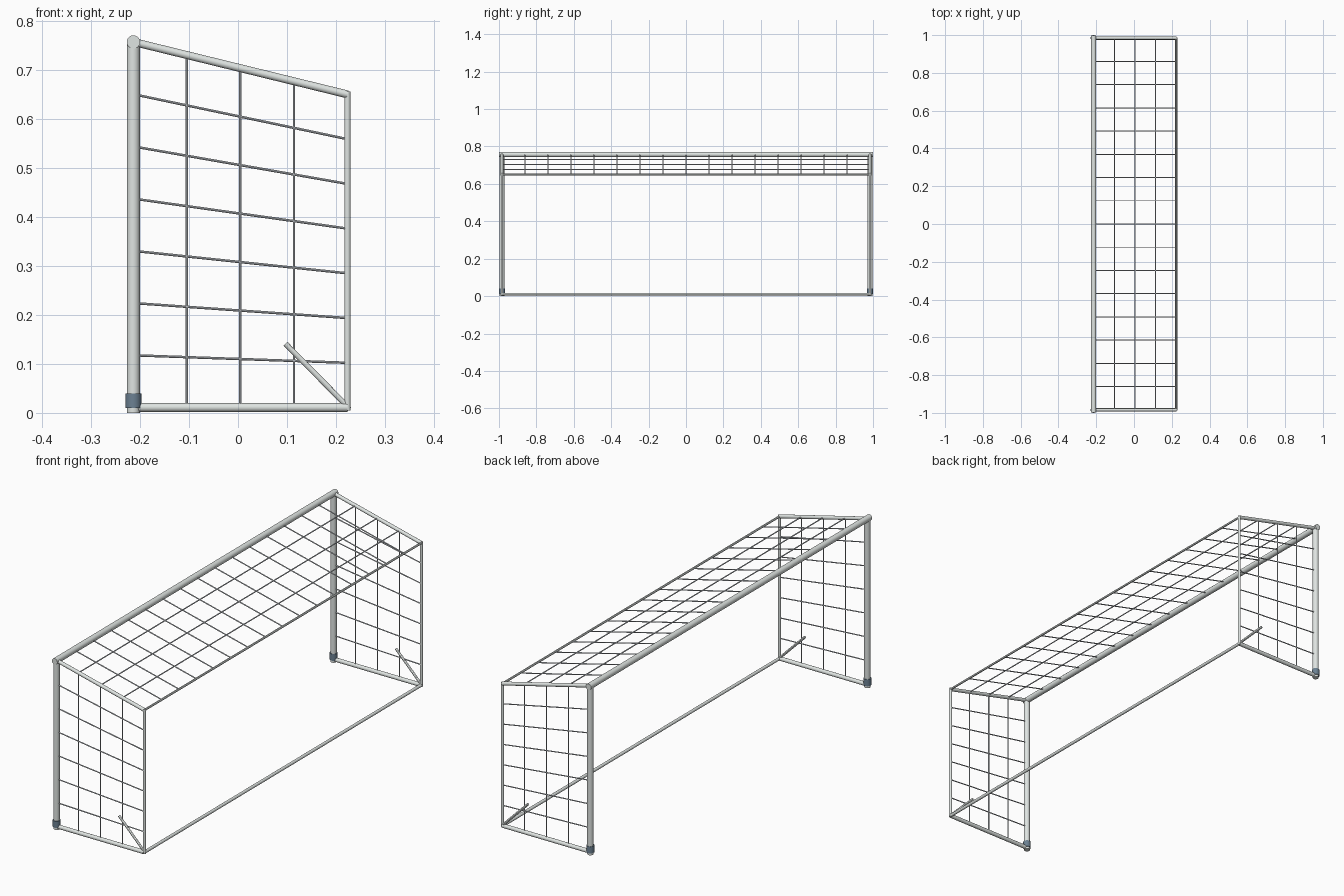
import bpy, bmesh
from mathutils import Vector, Matrix

if "Cube" in bpy.data.objects:
    bpy.data.objects.remove(bpy.data.objects["Cube"], do_unlink=True)


def material(name, rgb):
    m = bpy.data.materials.new(name)
    m.use_nodes = True
    m.diffuse_color = (*rgb, 1)
    m.node_tree.nodes["Principled BSDF"].inputs["Base Color"].default_value = (*rgb, 1)
    return m


WHITE = material("painted tube", (0.74, 0.78, 0.76))
CORD = material("net cord", (0.72, 0.76, 0.80))
BLUE = material("blue grey collar", (0.15, 0.22, 0.29))


def add_rod(bm, a, b, radius, sides):
    a, b = Vector(a), Vector(b)
    turn = (b - a).to_track_quat('Z', 'Y').to_matrix().to_4x4()
    bmesh.ops.create_cone(bm, cap_ends=True, segments=sides, radius1=radius, radius2=radius,
                          depth=(b - a).length, matrix=Matrix.Translation((a + b) / 2) @ turn)


def rods(name, pairs, radius, mat, sides=20):
    bm = bmesh.new()
    for a, b in pairs:
        add_rod(bm, a, b, radius, sides)
    mesh = bpy.data.meshes.new(name)
    bm.to_mesh(mesh)
    bm.free()
    mesh.materials.append(mat)
    ob = bpy.data.objects.new(name, mesh)
    bpy.context.collection.objects.link(ob)
    bpy.ops.object.select_all(action='DESELECT')
    ob.select_set(True)
    bpy.context.view_layer.objects.active = ob
    bpy.ops.object.shade_smooth_by_angle()


# Main dimensions: mouth and back planes, half width, heights
MOUTH, BACK, HALF = -0.2135, 0.2235, 0.984
LOW, HIGH, BACK_HIGH = 0.011, 0.757, 0.65


def side_point(y, u, v):
    """Point on a side panel: u from mouth to back, v from bottom to top."""
    top = HIGH + (BACK_HIGH - HIGH) * u
    return (MOUTH + (BACK - MOUTH) * u, y, LOW + (top - LOW) * v)


# Frame and side nets, once for each end
for label, y in (("right", -HALF), ("left", HALF)):
    rods(label + "_post", [((MOUTH, y, 0), (MOUTH, y, HIGH))], 0.0133, WHITE)
    rods(label + "_post_collar", [((MOUTH, y, 0.01), (MOUTH, y, 0.04))], 0.0163, BLUE)
    rods(label + "_bottom_rail", [(side_point(y, 0, 0), side_point(y, 1, 0))], 0.009, WHITE)
    rods(label + "_top_rail", [(side_point(y, 0, 1), side_point(y, 1, 1))], 0.008, WHITE)
    rods(label + "_back_upright", [((BACK, y, 0.005), (BACK, y, BACK_HIGH + 0.006))], 0.0062, WHITE)
    rods(label + "_corner_brace", [((BACK, y, 0.013), (0.097, y, 0.141))], 0.0055, WHITE, 12)

    cords = [(side_point(y, i / 4, 0), side_point(y, i / 4, 1)) for i in range(1, 4)]
    cords += [(side_point(y, 0, i / 7), side_point(y, 1, i / 7)) for i in range(1, 7)]
    rods(label + "_side_net", cords, 0.0025, CORD, 8)

# Bars across the whole width; the crossbar ends show outside the posts
END = HALF + 0.0145
rods("crossbar", [((MOUTH, -END, HIGH), (MOUTH, END, HIGH))], 0.0136, WHITE)
rods("back_bottom_bar", [((BACK, -HALF, LOW), (BACK, HALF, LOW))], 0.0068, WHITE)
rods("back_top_bar", [((BACK, -HALF, BACK_HIGH), (BACK, HALF, BACK_HIGH))], 0.0048, WHITE, 12)

# Roof net
roof = [(side_point(-HALF, i / 4, 1), side_point(HALF, i / 4, 1)) for i in range(1, 4)]
for i in range(1, 16):
    y = HALF * (i / 8 - 1)
    roof.append((side_point(y, 0, 1), side_point(y, 1, 1)))
rods("roof_net", roof, 0.0025, CORD, 8)
